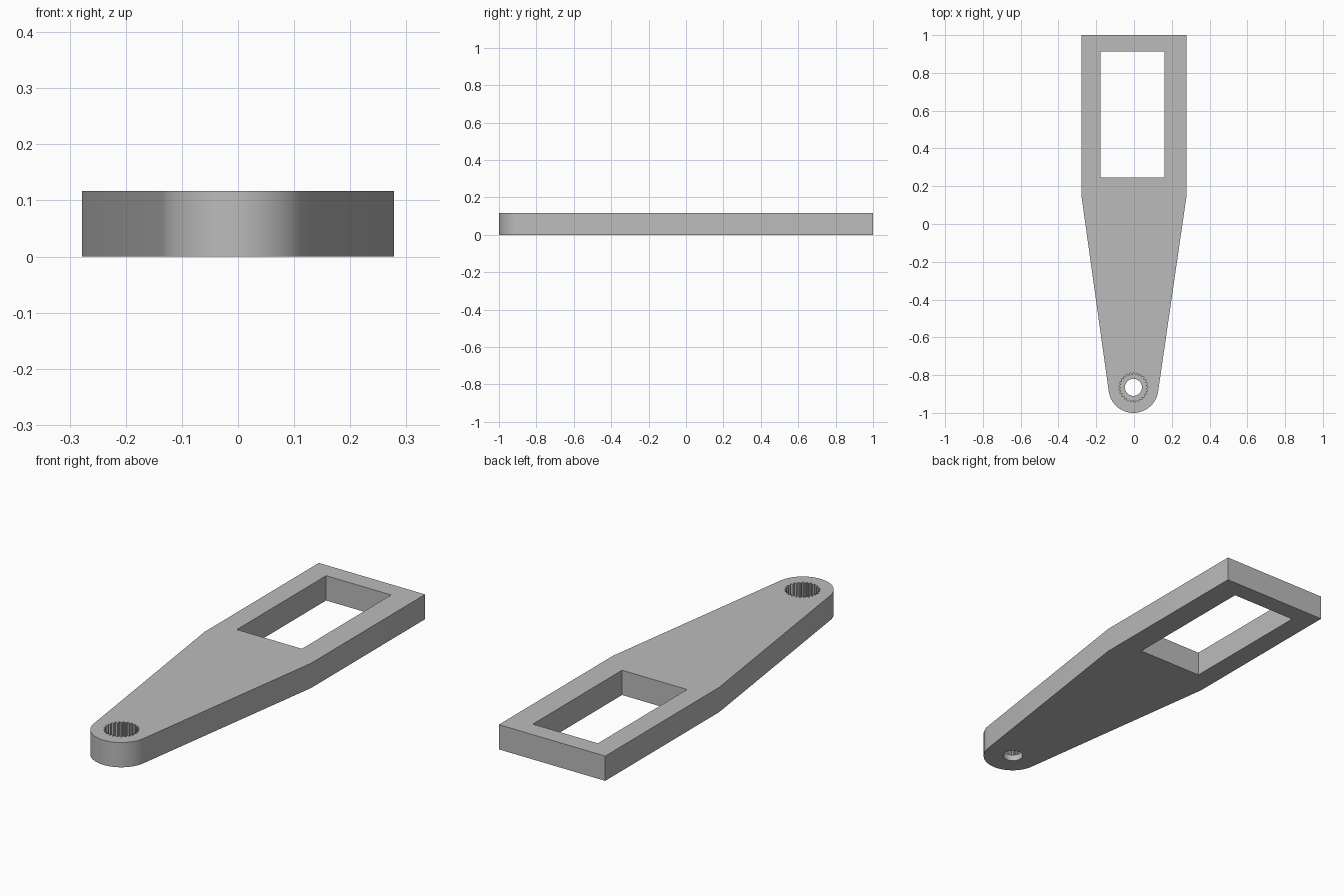
import bpy, bmesh, math

if "Cube" in bpy.data.objects:
    bpy.data.objects.remove(bpy.data.objects["Cube"])

T = 0.117                 # plate thickness
CX, CY, R = -0.003, -0.868, 0.132   # rounded tip
FLOOR = 0.03              # height of the socket floor
TEETH = 25

grey = bpy.data.materials.new("grey plastic")
grey.diffuse_color = (0.5, 0.5, 0.5, 1)
grey.use_nodes = True
grey.node_tree.nodes["Principled BSDF"].inputs["Base Color"].default_value = grey.diffuse_color


def prism(name, pts, z0, z1):
    """Extrude a counter-clockwise outline from z0 to z1."""
    bm = bmesh.new()
    face = bm.faces.new([bm.verts.new((x, y, z0)) for x, y in pts])
    ext = bmesh.ops.extrude_face_region(bm, geom=[face])
    for v in ext["geom"]:
        if isinstance(v, bmesh.types.BMVert):
            v.co.z = z1
    bmesh.ops.recalc_face_normals(bm, faces=bm.faces)
    me = bpy.data.meshes.new(name)
    bm.to_mesh(me)
    bm.free()
    me.materials.append(grey)
    ob = bpy.data.objects.new(name, me)
    bpy.context.collection.objects.link(ob)
    return ob


def circle(r, n, a0=0.0, a1=2 * math.pi, closed=True):
    steps = n if closed else n + 1
    return [(CX + r * math.cos(a0 + (a1 - a0) * i / n),
             CY + r * math.sin(a0 + (a1 - a0) * i / n)) for i in range(steps)]


# Arm: square head tapering tangentially into a rounded tip
lean = math.radians(8)
tip = circle(R, 40, math.pi + lean, 2 * math.pi - lean, closed=False)
arm = prism("arm", tip + [(0.278, 0.148), (0.278, 1), (-0.278, 1), (-0.278, 0.148)], 0, T)

# Rectangular window through the head
window = prism("window_cutter",
               [(-0.178, 0.246), (0.162, 0.246), (0.162, 0.912), (-0.178, 0.912)], -0.1, 0.3)

# Toothed socket, open at the top
spline = []
for i in range(TEETH * 4):
    r = 0.077 if i % 4 < 2 else 0.068
    a = 2 * math.pi * i / (TEETH * 4)
    spline.append((CX + r * math.cos(a), CY + 0.003 + r * math.sin(a)))
socket = prism("socket_cutter", spline, FLOOR, 0.3)

# Screw hole through the socket floor
hole = prism("screw_hole_cutter", [(x, y + 0.003) for x, y in circle(0.045, 40)], -0.1, 0.2)

for cutter in (window, socket, hole):
    mod = arm.modifiers.new(cutter.name, "BOOLEAN")
    mod.operation = "DIFFERENCE"
    mod.solver = "EXACT"
    mod.object = cutter
    bpy.context.view_layer.objects.active = arm
    bpy.ops.object.modifier_apply(modifier=mod.name)
    bpy.data.objects.remove(cutter)

# Smooth the curved walls, keep the corners sharp
arm.select_set(True)
bpy.ops.object.shade_smooth_by_angle(angle=math.radians(20))
